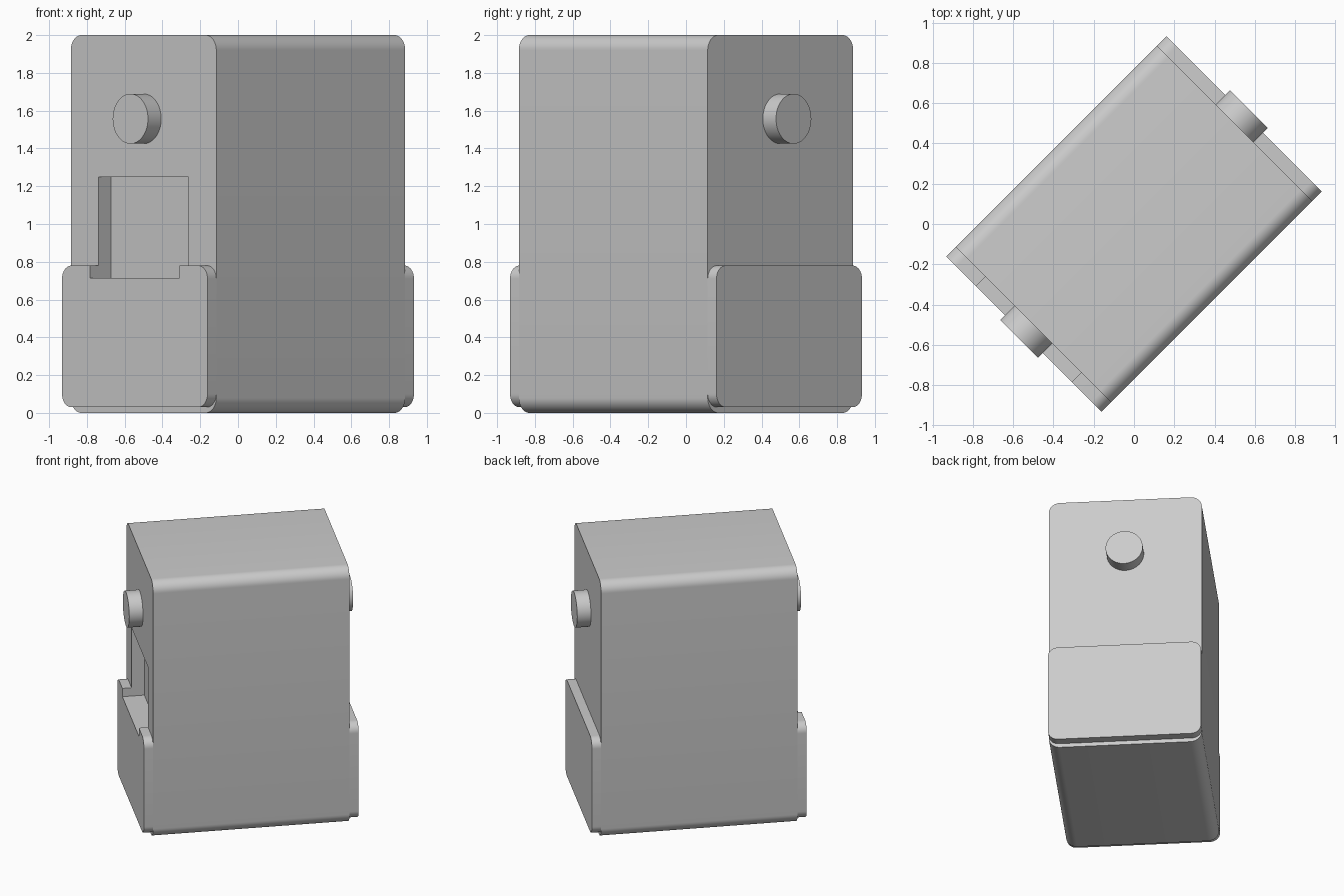
import bpy, bmesh, math
from mathutils import Matrix, Vector

if "Cube" in bpy.data.objects:
    bpy.data.objects.remove(bpy.data.objects["Cube"])

# Single grey material
GREY = (0.6, 0.6, 0.6, 1)
mat = bpy.data.materials.new("plain grey")
mat.use_nodes = True
mat.diffuse_color = GREY
mat.node_tree.nodes["Principled BSDF"].inputs["Base Color"].default_value = GREY

TURN = Matrix.Rotation(math.radians(45), 4, "Z")  # the block stands diagonally
HALF_LEN, HALF_WID = 0.707, 0.5445
PLATE_OUT, KNOB_OUT = 0.773, 0.806


def rounded_outline(half_width, z0, z1, radius, steps=12):
    """Rounded rectangle in the width/height plane."""
    w = half_width - radius
    centres = [(w, z1 - radius), (-w, z1 - radius), (-w, z0 + radius), (w, z0 + radius)]
    points = []
    for corner, (y, z) in enumerate(centres):
        for i in range(steps + 1):
            a = (corner + i / steps) * math.pi / 2
            points.append((y + radius * math.cos(a), z + radius * math.sin(a)))
    return points


def circle_outline(radius, z, steps=64):
    return [(radius * math.cos(2 * math.pi * i / steps),
             z + radius * math.sin(2 * math.pi * i / steps)) for i in range(steps)]


def extrude(name, outline, x0, x1):
    """Extrude an outline along the block's length, then turn it."""
    bm = bmesh.new()
    face = bm.faces.new([bm.verts.new((x0, y, z)) for y, z in outline])
    grown = bmesh.ops.extrude_face_region(bm, geom=[face])["geom"]
    bmesh.ops.translate(bm, vec=Vector((x1 - x0, 0, 0)),
                        verts=[g for g in grown if isinstance(g, bmesh.types.BMVert)])
    bmesh.ops.recalc_face_normals(bm, faces=bm.faces)
    bm.transform(TURN)
    mesh = bpy.data.meshes.new(name)
    bm.to_mesh(mesh)
    bm.free()
    mesh.materials.append(mat)
    obj = bpy.data.objects.new(name, mesh)
    bpy.context.collection.objects.link(obj)
    return obj


def select(obj):
    bpy.ops.object.select_all(action="DESELECT")
    obj.select_set(True)
    bpy.context.view_layer.objects.active = obj


# Main block, rounded along its length
body = extrude("body", rounded_outline(HALF_WID, 0, 2, 0.08), -HALF_LEN, HALF_LEN)
parts = [body]

# Lower plate and round knob on each end
for label, side in (("front", -1), ("back", 1)):
    parts.append(extrude(label + "_plate", rounded_outline(HALF_WID, 0.03, 0.78, 0.07),
                         side * HALF_LEN, side * PLATE_OUT))
    parts.append(extrude(label + "_knob", circle_outline(0.132, 1.557),
                         side * HALF_LEN, side * KNOB_OUT))

# Square recess through the front plate into the block
recess = [(0.336, 0.715), (0.336, 1.25), (-0.336, 1.25), (-0.336, 0.715)]
cutter = extrude("recess_cutter", recess, -0.9, -0.615)
cutter.hide_render = True
for obj in (body, parts[1]):
    select(obj)
    cut = obj.modifiers.new("recess", "BOOLEAN")
    cut.operation = "DIFFERENCE"
    cut.solver = "EXACT"
    cut.object = cutter
    bpy.ops.object.modifier_apply(modifier=cut.name)
bpy.data.objects.remove(cutter)

# Smooth rounds with crisp edges
for obj in parts:
    select(obj)
    bpy.ops.object.shade_smooth_by_angle(angle=math.radians(30))
